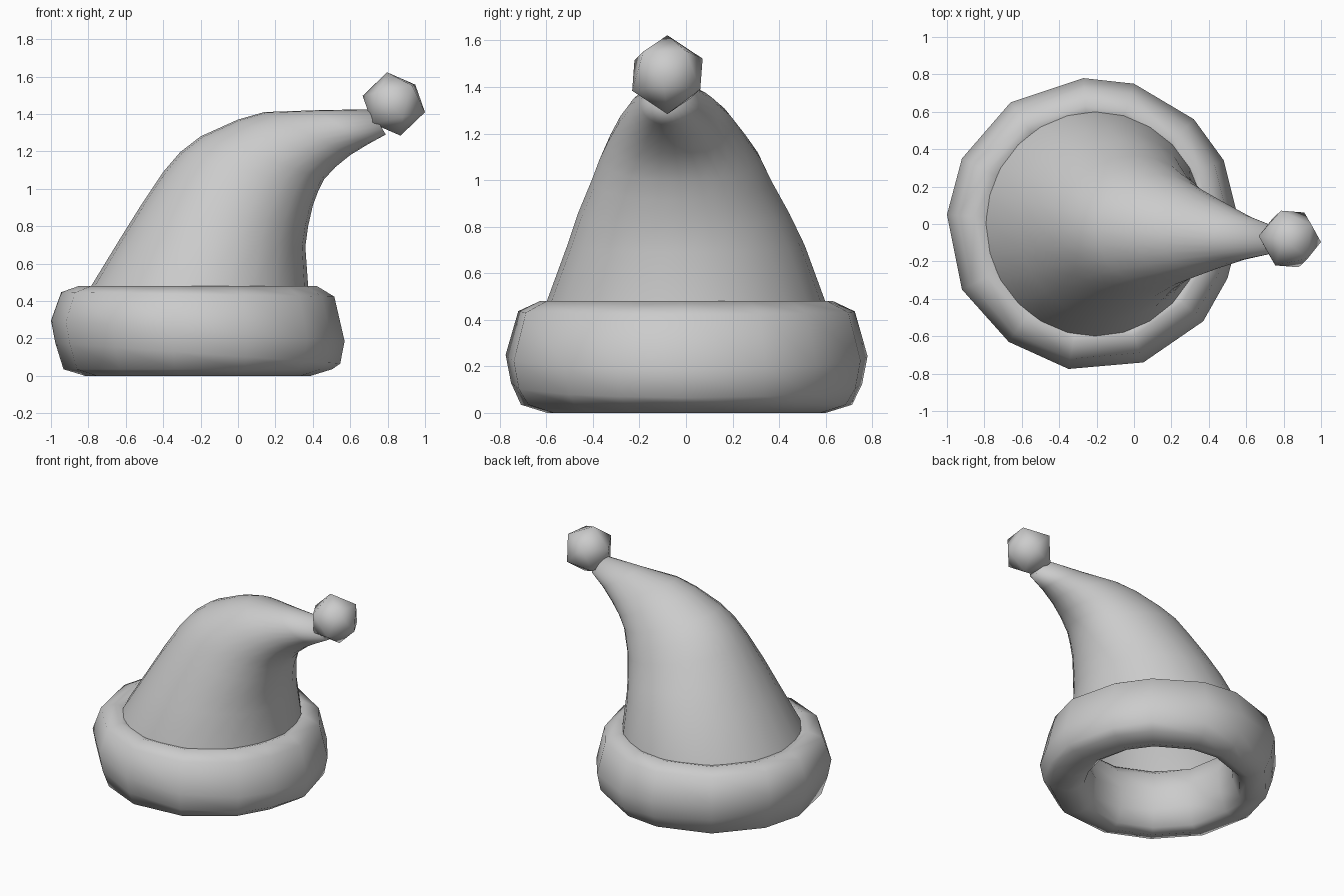
import bpy, bmesh, math
from mathutils import Matrix

if "Cube" in bpy.data.objects:
    bpy.data.objects.remove(bpy.data.objects["Cube"])


def loft(name, rings, close_rings=False, cap_end=False):
    """Skin a list of closed point rings into one smooth object."""
    bm = bmesh.new()
    loops = [[bm.verts.new(p) for p in ring] for ring in rings]
    n = len(loops[0])
    pairs = list(zip(loops, loops[1:]))
    if close_rings:
        pairs.append((loops[-1], loops[0]))
    for a, b in pairs:
        for i in range(n):
            j = (i + 1) % n
            bm.faces.new((a[i], a[j], b[j], b[i]))
    if cap_end:
        bm.faces.new(loops[-1])
    bmesh.ops.recalc_face_normals(bm, faces=bm.faces)
    finish(name, bm)


def finish(name, bm):
    """Shade smooth and link as a named object."""
    for f in bm.faces:
        f.smooth = True
    mesh = bpy.data.meshes.new(name)
    bm.to_mesh(mesh)
    bm.free()
    bpy.context.collection.objects.link(bpy.data.objects.new(name, mesh))


# Fur brim: uneven low-poly outline swept with a rounded tube profile
CX = -0.215
outline = [(-1, .05), (-.92, .35), (-.66, .65), (-.27, .78), (0, .75),
           (.32, .56), (.48, .34), (.57, -.02), (.50, -.29), (.37, -.52),
           (.05, -.74), (-.35, -.775), (-.67, -.63), (-.92, -.35)]
profile = [(.77, 0), (.915, .035), (.97, .12), (1, .24),
           (.93, .435), (.81, .48), (.74, .465), (.655, .38), (.61, .24),
           (.63, .10), (.69, .02)]
brim = []
for f, z in profile:
    lean = .07 if .05 < z < .4 else .015 if z == .435 else 0
    brim.append([(CX + (x - CX) * f, y * f, z - lean * (x - CX)) for x, y in outline])
loft("brim", brim, close_rings=True)

# Drooping cone: sections (left x, left z, right x, right z, half width, centre y)
sections = [(-.82, .40, .38, .40, .615, 0),
            (-.785, .48, .375, .48, .598, 0),
            (-.62, .75, .36, .69, .510, 0),
            (-.52, .91, .375, .80, .455, -.01),
            (-.40, 1.09, .40, .91, .385, -.02),
            (-.31, 1.195, .43, .99, .345, -.025),
            (-.20, 1.28, .46, 1.05, .30, -.035),
            (0, 1.37, .52, 1.115, .245, -.045),
            (.14, 1.41, .60, 1.18, .195, -.055),
            (.42, 1.42, .69, 1.235, .125, -.07),
            (.71, 1.425, .79, 1.29, .07, -.085)]
SIDES = 24
cone = []
for lx, lz, rx, rz, w, cy in sections:
    ring = []
    for i in range(SIDES):
        a = math.tau * i / SIDES
        t = (1 + math.cos(a)) / 2
        ring.append((lx + (rx - lx) * t, cy + w * math.sin(a), lz + (rz - lz) * t))
    cone.append(ring)
loft("cone", cone, cap_end=True)

# Pompom: tilted icosahedron at the tip
bm = bmesh.new()
bmesh.ops.create_icosphere(bm, subdivisions=1, radius=.173, matrix=(
    Matrix.Translation((.833, -.08, 1.453)) @ Matrix.Rotation(math.radians(-12), 4, 'Y')
    @ Matrix.Rotation(math.radians(174), 4, 'Z')))
finish("pompom", bm)
